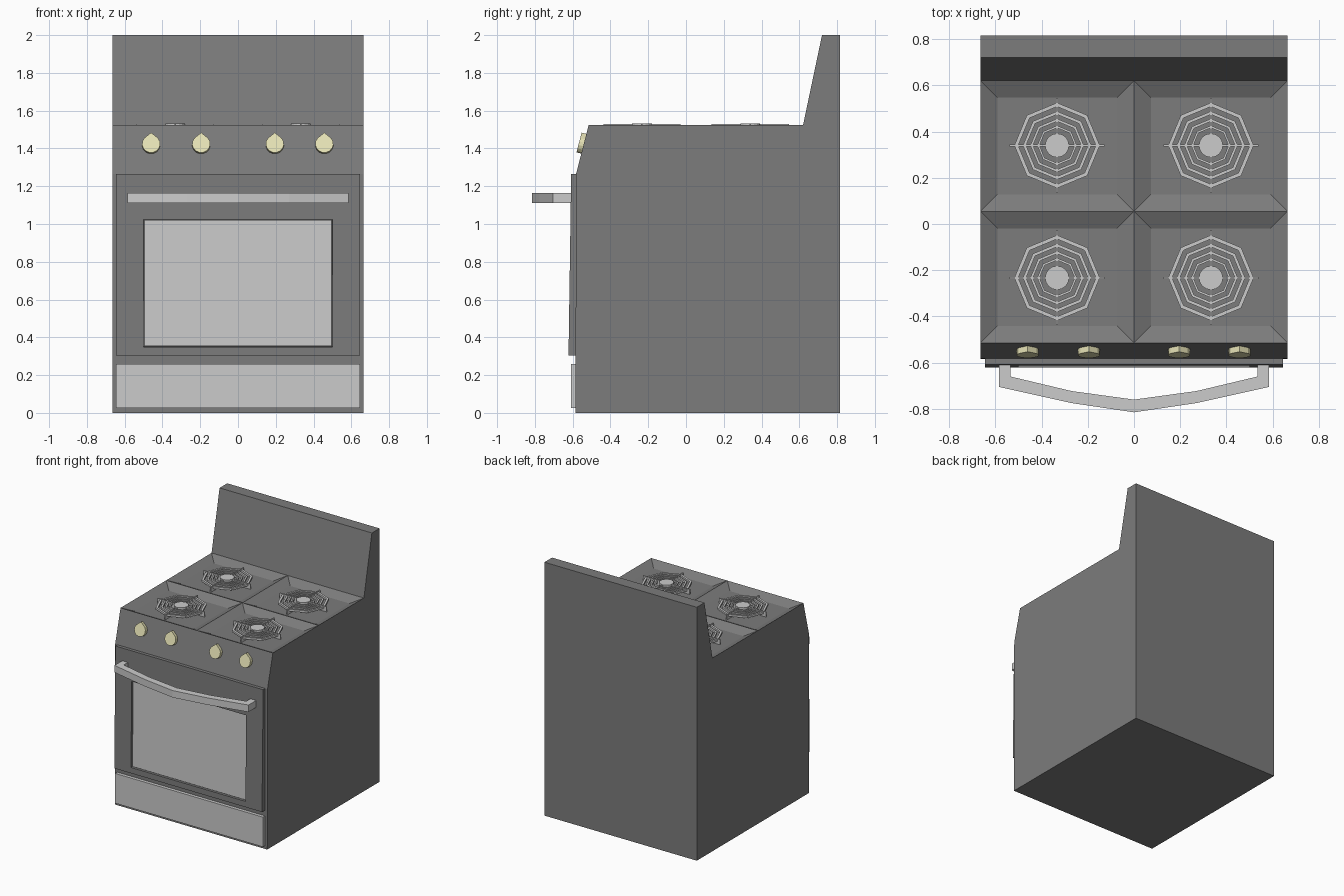
import bpy, bmesh
from math import sin, cos, pi, atan2
from mathutils import Matrix, Vector

if "Cube" in bpy.data.objects:
    bpy.data.objects.remove(bpy.data.objects["Cube"])


def material(name, r, g, b):
    m = bpy.data.materials.new(name)
    m.diffuse_color = (r, g, b, 1)
    m.use_nodes = True
    m.node_tree.nodes["Principled BSDF"].inputs["Base Color"].default_value = m.diffuse_color
    return m


DARK = material("dark_enamel", 0.2, 0.2, 0.2)
CREAM = material("cream_knob", 0.8, 0.77, 0.47)


def finish(name, bm, mat=None):
    bmesh.ops.recalc_face_normals(bm, faces=bm.faces)
    me = bpy.data.meshes.new(name)
    bm.to_mesh(me)
    bm.free()
    ob = bpy.data.objects.new(name, me)
    bpy.context.collection.objects.link(ob)
    if mat:
        me.materials.append(mat)
    return ob


def loft(bm, loops, closed=False):
    """Bridge matching loops; cap the ends, or join last to first."""
    rows = [[bm.verts.new(p) for p in lp] for lp in loops]
    n = len(rows[0])
    for a, b in list(zip(rows, rows[1:])) + ([(rows[-1], rows[0])] if closed else []):
        for i in range(n):
            j = (i + 1) % n
            bm.faces.new((a[i], a[j], b[j], b[i]))
    if not closed:
        bm.faces.new(rows[0])
        bm.faces.new(rows[-1])


def rect(hx, z0, z1, y):
    """Upright rectangle; y is a function of z."""
    return [(x, y(z), z) for x, z in ((-hx, z0), (hx, z0), (hx, z1), (-hx, z1))]


def box(bm, c, s):
    bmesh.ops.create_cube(bm, size=1, matrix=Matrix.Translation(c) @ Matrix.Diagonal((*s, 1)))


# Body: side profile swept across x, with four sunken burner wells
profile = [(-0.585, 0), (0.815, 0), (0.815, 2), (0.72, 2), (0.62, 1.525),
           (0.055, 1.525), (-0.515, 1.525), (-0.582, 1.265)]
bm = bmesh.new()
loft(bm, [[(x, y, z) for y, z in profile] for x in (-0.665, 0, 0.665)])
bmesh.ops.recalc_face_normals(bm, faces=bm.faces)
wells = [f for f in bm.faces if f.normal.z > 0.9 and f.calc_center_median().z < 1.6]
bmesh.ops.inset_individual(bm, faces=wells, thickness=0.104, depth=-0.035)
finish("stove_body", bm, DARK)


# Oven door frame, slightly tilted, and its recessed window
def front(z):
    return -0.622 + (z - 0.305) * 0.0146


def back(z):
    return -0.58


def recess(z):
    return front(z) + 0.012


bm = bmesh.new()
loft(bm, [rect(0.645, 0.305, 1.265, back), rect(0.645, 0.305, 1.265, front),
          rect(0.5, 0.35, 1.025, front), rect(0.5, 0.35, 1.025, back)], closed=True)
finish("oven_door", bm, DARK)
bm = bmesh.new()
loft(bm, [rect(0.5, 0.35, 1.025, back), rect(0.495, 0.355, 1.02, recess)])
finish("oven_window", bm)

# Bottom drawer front
bm = bmesh.new()
box(bm, (0, -0.595, 0.1425), (1.29, 0.03, 0.235))
finish("bottom_drawer", bm)

# Bowed door handle
outer = [(-0.585, -0.6), (-0.585, -0.705), (-0.27, -0.775), (0, -0.815)]
inner = [(-0.535, -0.6), (-0.535, -0.66), (-0.27, -0.723), (0, -0.76)]


def section(o, i, side):
    return [(side * x, y, z) for (x, y), z in ((o, 1.11), (i, 1.11), (i, 1.165), (o, 1.165))]


bm = bmesh.new()
pairs = list(zip(outer, inner))
loft(bm, [section(o, i, 1) for o, i in pairs] + [section(o, i, -1) for o, i in pairs[-2::-1]])
finish("door_handle", bm)

# Teardrop knobs standing on the sloped control panel
tilt = atan2(0.067, 0.26)
drop = [(0, 0.058)] + [(0.048 * cos(a), 0.048 * sin(a) - 0.003)
                       for a in (pi * (0.22 - k * 1.44 / 11) for k in range(12))]
for n, x in enumerate((-0.46, -0.195, 0.195, 0.457)):
    bm = bmesh.new()
    loft(bm, [[(u, d, v) for u, v in drop] for d in (0.004, -0.026)])
    knob = finish(f"knob_{n + 1}", bm, CREAM)
    knob.location = (x, -0.542, 1.421)
    knob.rotation_euler.x = -tilt


# Burners: octagonal grate rings, cross bars and a round cap
def octagon(c, r, z):
    return [(c[0] + r * cos(k * pi / 4), c[1] + r * sin(k * pi / 4), z) for k in range(8)]


n = 0
for cx in (-0.333, 0.333):
    for cy in (-0.233, 0.34):
        n += 1
        bm = bmesh.new()
        for ro, ri in ((0.185, 0.168), (0.148, 0.134), (0.116, 0.104), (0.086, 0.076)):
            c = (cx, cy)
            loft(bm, [octagon(c, ro, 1.51), octagon(c, ro, 1.525),
                      octagon(c, ri, 1.525), octagon(c, ri, 1.51)], closed=True)
        for sx, sy in ((0.41, 0.008), (0.008, 0.41)):
            box(bm, (cx, cy, 1.51), (sx, sy, 0.04))
        finish(f"burner_grate_{n}", bm)
        bm = bmesh.new()
        bmesh.ops.create_cone(bm, cap_ends=True, segments=16, radius1=0.052, radius2=0.052,
                              depth=0.042, matrix=Matrix.Translation((cx, cy, 1.51)))
        finish(f"burner_cap_{n}", bm)
